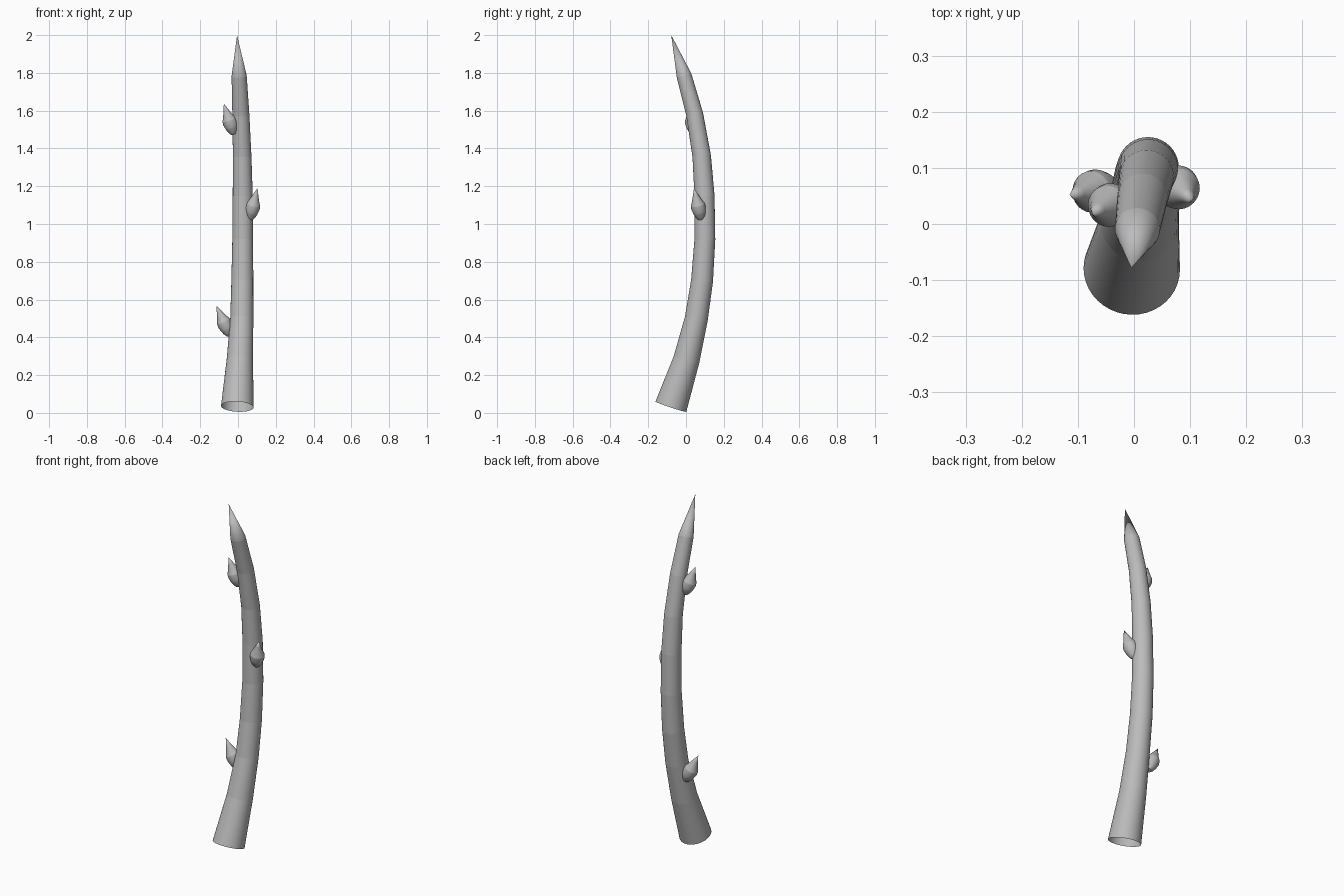
import bpy, bmesh, math
from mathutils import Vector

cube = bpy.data.objects.get("Cube")
if cube:
    bpy.data.objects.remove(cube, do_unlink=True)

grey = bpy.data.materials.new("bark_grey")
grey.use_nodes = True
grey.diffuse_color = (0.5, 0.5, 0.5, 1)
grey.node_tree.nodes["Principled BSDF"].inputs["Base Color"].default_value = (0.5, 0.5, 0.5, 1)


def loft(name, path, sides, tip, start_cap=False, sharp_rings=()):
    """Sweep circles (x, y, z, radius) along a path and close it at a pointed tip."""
    bm = bmesh.new()
    centres = [Vector(p[:3]) for p in path]
    points = centres + [Vector(tip)]
    rings = []
    for i, centre in enumerate(centres):
        before = points[max(i - 1, 0)]
        # The last ring follows the shaft and the tip evenly
        axis = ((centre - before).normalized() + (points[i + 1] - centre).normalized()).normalized()
        side = Vector((1, 0, 0))
        side = (side - axis * side.dot(axis)).normalized()
        up = axis.cross(side)
        ring = []
        for k in range(sides):
            a = math.tau * k / sides
            ring.append(bm.verts.new(centre + path[i][3] * (side * math.cos(a) + up * math.sin(a))))
        rings.append(ring)
    point = bm.verts.new(tip)
    for k in range(sides):
        n = (k + 1) % sides
        for low, high in zip(rings, rings[1:]):
            bm.faces.new((low[k], low[n], high[n], high[k]))
        bm.faces.new((rings[-1][k], rings[-1][n], point))
    if start_cap:
        bm.faces.new(list(reversed(rings[0])))
    for face in bm.faces:
        face.smooth = len(face.verts) < 5
    # Crisp seams between sections
    for i in sharp_rings:
        for k in range(sides):
            bm.edges.get((rings[i][k], rings[i][(k + 1) % sides])).smooth = False
    mesh = bpy.data.meshes.new(name)
    bm.to_mesh(mesh)
    bm.free()
    mesh.materials.append(grey)
    obj = bpy.data.objects.new(name, mesh)
    bpy.context.collection.objects.link(obj)
    return obj


# Curved tapering stem, open at the cut base
stem_path = [
    (-0.004, -0.08, 0.033, 0.086),
    (0.01, 0.002, 0.28, 0.070),
    (0.02, 0.055, 0.5, 0.061),
    (0.023, 0.085, 0.7, 0.058),
    (0.025, 0.10, 0.92, 0.055),
    (0.025, 0.098, 1.15, 0.053),
    (0.022, 0.083, 1.36, 0.049),
    (0.015, 0.046, 1.58, 0.045),
    (0.006, -0.010, 1.785, 0.040),
]
loft("stem", stem_path, 40, (-0.005, -0.078, 2.0), sharp_rings=range(1, 9))

# Pointed buds: (fraction along the axis, radius)
bud_profile = [(0, 0.016), (0.1, 0.027), (0.22, 0.034), (0.36, 0.039),
               (0.47, 0.037), (0.62, 0.025), (0.8, 0.013)]
buds = {
    "lower_right_bud": ((-0.042, 0.062, 0.41), (-0.115, 0.052, 0.567)),
    "middle_left_bud": ((0.062, 0.08, 1.025), (0.103, 0.042, 1.19)),
    "upper_right_bud": ((-0.022, 0.042, 1.477), (-0.075, 0.02, 1.637)),
}
for name, (base, tip) in buds.items():
    base, tip = Vector(base), Vector(tip)
    path = [(*base.lerp(tip, t), r) for t, r in bud_profile]
    loft(name, path, 24, tip, start_cap=True, sharp_rings=(0, 2, 4))
